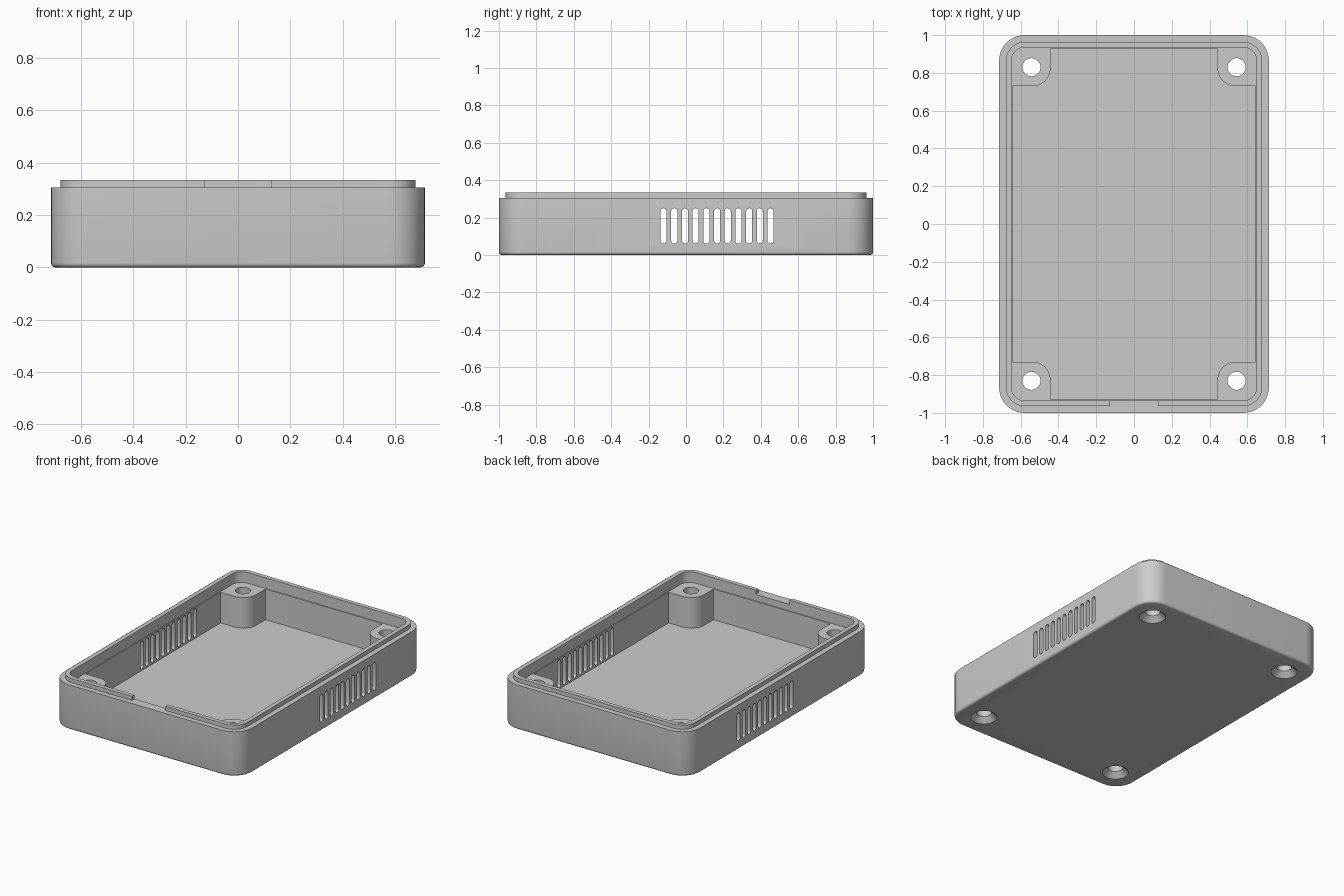
import bpy, bmesh, math

if "Cube" in bpy.data.objects:
    bpy.data.objects.remove(bpy.data.objects["Cube"])

grey = bpy.data.materials.new("matte grey plastic")
grey.diffuse_color = (0.6, 0.6, 0.6, 1)
grey.use_nodes = True
grey.node_tree.nodes["Principled BSDF"].inputs["Base Color"].default_value = grey.diffuse_color


def rounded_rect(hx, hy, r, z, seg=10):
    """Counter-clockwise rounded rectangle outline at height z."""
    pts = []
    for i, (sx, sy) in enumerate([(1, 1), (-1, 1), (-1, -1), (1, -1)]):
        for k in range(seg + 1):
            a = math.pi / 2 * (i + k / seg)
            pts.append((sx * (hx - r) + r * math.cos(a),
                        sy * (hy - r) + r * math.sin(a), z))
    return pts


def circle(cx, cy, r, z, n=40):
    return [(cx + r * math.cos(2 * math.pi * k / n),
             cy + r * math.sin(2 * math.pi * k / n), z) for k in range(n)]


def loft(bm, sections):
    """Skin between successive outlines and cap both ends."""
    rings = [[bm.verts.new(p) for p in s] for s in sections]
    n = len(rings[0])
    bm.faces.new(rings[0][::-1])
    for a, b in zip(rings, rings[1:]):
        for i in range(n):
            j = (i + 1) % n
            bm.faces.new((a[i], a[j], b[j], b[i]))
    bm.faces.new(rings[-1])


def make_object(name, bm):
    bmesh.ops.recalc_face_normals(bm, faces=bm.faces)
    mesh = bpy.data.meshes.new(name)
    bm.to_mesh(mesh)
    bm.free()
    mesh.materials.append(grey)
    ob = bpy.data.objects.new(name, mesh)
    bpy.context.collection.objects.link(ob)
    return ob


def cut(ob, cutter):
    bpy.context.view_layer.objects.active = ob
    mod = ob.modifiers.new("cut", 'BOOLEAN')
    mod.operation = 'DIFFERENCE'
    mod.solver = 'EXACT'
    mod.object = cutter
    bpy.ops.object.modifier_apply(modifier=mod.name)


HX, HY, R = 0.714, 1.0, 0.135      # outer half sizes and corner radius
RIM, LIP, STEP, FLOOR = 0.305, 0.333, 0.26, 0.05
FILLET = 0.016


def inset(d, z):
    return rounded_rect(HX - d, HY - d, R - d, z)


# Case shell: filleted base, wall, rim ledge, raised lip, inner step, floor
bottom = [inset(FILLET * (1 - math.sin(t)), FILLET * (1 - math.cos(t)))
          for t in (math.pi / 2 * k / 4 for k in range(5))]
bm = bmesh.new()
loft(bm, bottom + [inset(0, RIM), inset(0.036, RIM), inset(0.036, LIP),
                   inset(0.065, LIP), inset(0.065, STEP),
                   inset(0.071, STEP), inset(0.071, FLOOR)])
shell = make_object("case_shell", bm)

# Corner screw posts, buried slightly in the walls and floor
posts = []
for sx, sy, label in [(1, 1, "back_right"), (-1, 1, "back_left"),
                      (1, -1, "front_right"), (-1, -1, "front_left")]:
    x0, x1, y0, y1, r = 0.442, 0.66, 0.73, 0.946, 0.095
    outline = [(x1, y0)]
    outline += [(x1, y1 - 0.06), (x1 - 0.06, y1)]
    outline += [(x0, y1)]
    for k in range(11):
        a = math.pi + math.pi / 2 * k / 10
        outline.append((x0 + r + r * math.cos(a), y0 + r + r * math.sin(a)))
    bm = bmesh.new()
    loft(bm, [[(sx * x, sy * y, z) for x, y in outline] for z in (0.04, STEP)])
    posts.append(make_object("screw_post_" + label, bm))

# Countersunk screw hole cutter
bm = bmesh.new()
for sx in (1, -1):
    for sy in (1, -1):
        cx, cy = sx * 0.543, sy * 0.83
        loft(bm, [circle(cx, cy, 0.093, -0.01), circle(cx, cy, 0.048, 0.035),
                  circle(cx, cy, 0.048, 0.5)])
holes = make_object("screw_hole_cutter", bm)

# Vent slot cutter running through both side walls
bm = bmesh.new()
w, z0, z1 = 0.0165, 0.06, 0.25
for i in range(11):
    cy = -0.12 + 0.0572 * i
    ring = []
    for k in range(9):
        a = math.pi * k / 8
        ring.append((cy + w * math.cos(a), z1 - w + w * math.sin(a)))
    for k in range(9):
        a = math.pi + math.pi * k / 8
        ring.append((cy + w * math.cos(a), z0 + w + w * math.sin(a)))
    loft(bm, [[(x, y, z) for y, z in ring] for x in (-1, 1)])
slots = make_object("vent_slot_cutter", bm)

# Notch cutter for the front of the lip
bm = bmesh.new()
loft(bm, [[(-0.127, -0.98, z), (0.127, -0.98, z), (0.127, -0.9, z),
           (-0.127, -0.9, z)] for z in (RIM, 0.4)])
notch = make_object("lip_notch_cutter", bm)

for cutter in (notch, slots, holes):
    cut(shell, cutter)
for post in posts:
    cut(post, holes)
for cutter in (holes, slots, notch):
    bpy.data.objects.remove(cutter)

# Smooth rounded surfaces, keep crisp edges
for ob in [shell] + posts:
    bpy.ops.object.select_all(action='DESELECT')
    ob.select_set(True)
    bpy.context.view_layer.objects.active = ob
    bpy.ops.object.shade_smooth_by_angle(angle=math.radians(30))
